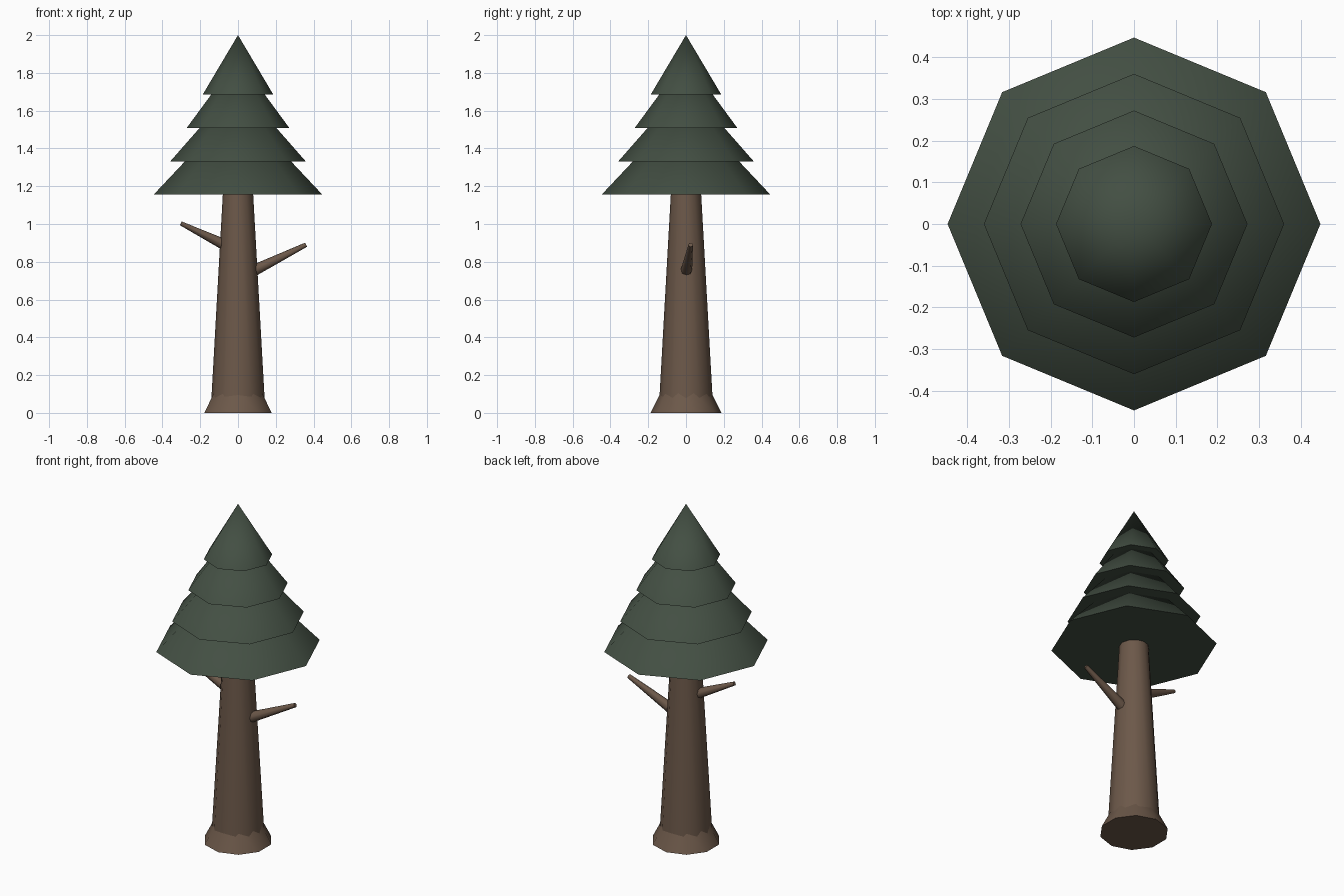
import bpy
import math
from mathutils import Vector

cube = bpy.data.objects.get("Cube")
if cube:
    bpy.data.objects.remove(cube, do_unlink=True)


def make_material(name, rgb):
    mat = bpy.data.materials.new(name)
    mat.use_nodes = True
    mat.diffuse_color = (*rgb, 1)
    mat.node_tree.nodes["Principled BSDF"].inputs["Base Color"].default_value = (*rgb, 1)
    return mat


def taper(name, start, end, r1, r2, sides, mat, angle=50):
    """Tapered round piece running from start to end."""
    start, end = Vector(start), Vector(end)
    axis = end - start
    bpy.ops.mesh.primitive_cone_add(
        vertices=sides, radius1=r1, radius2=r2, depth=axis.length,
        location=(start + end) / 2,
        rotation=Vector((0, 0, 1)).rotation_difference(axis).to_euler())
    obj = bpy.context.object
    obj.name = name
    obj.data.materials.append(mat)
    bpy.ops.object.shade_smooth_by_angle(angle=math.radians(angle))
    return obj


bark = make_material("brown bark", (0.15, 0.098, 0.067))
needles = make_material("dark green needles", (0.056, 0.078, 0.056))

# Trunk and flared foot
taper("trunk", (0, 0, 0.02), (0, 0, 1.2), 0.144, 0.078, 12, bark)
taper("trunk_foot", (0, 0, 0), (0, 0, 0.11), 0.187, 0.132, 10, bark)

# Bare branches
taper("left_branch", (0.06, 0, 0.742), (0.36, 0.025, 0.89), 0.032, 0.012, 8, bark)
taper("right_branch", (-0.04, 0, 0.875), (-0.302, -0.025, 1.003), 0.032, 0.011, 8, bark)

# Foliage tiers: base height, radius, cone height
tiers = [(1.155, 0.447, 0.475), (1.33, 0.36, 0.41),
         (1.508, 0.272, 0.37), (1.685, 0.187, 0.315)]
for i, (z, radius, height) in enumerate(tiers, 1):
    taper(f"foliage_tier_{i}", (0, 0, z), (0, 0, z + height), radius, 0, 8, needles)
